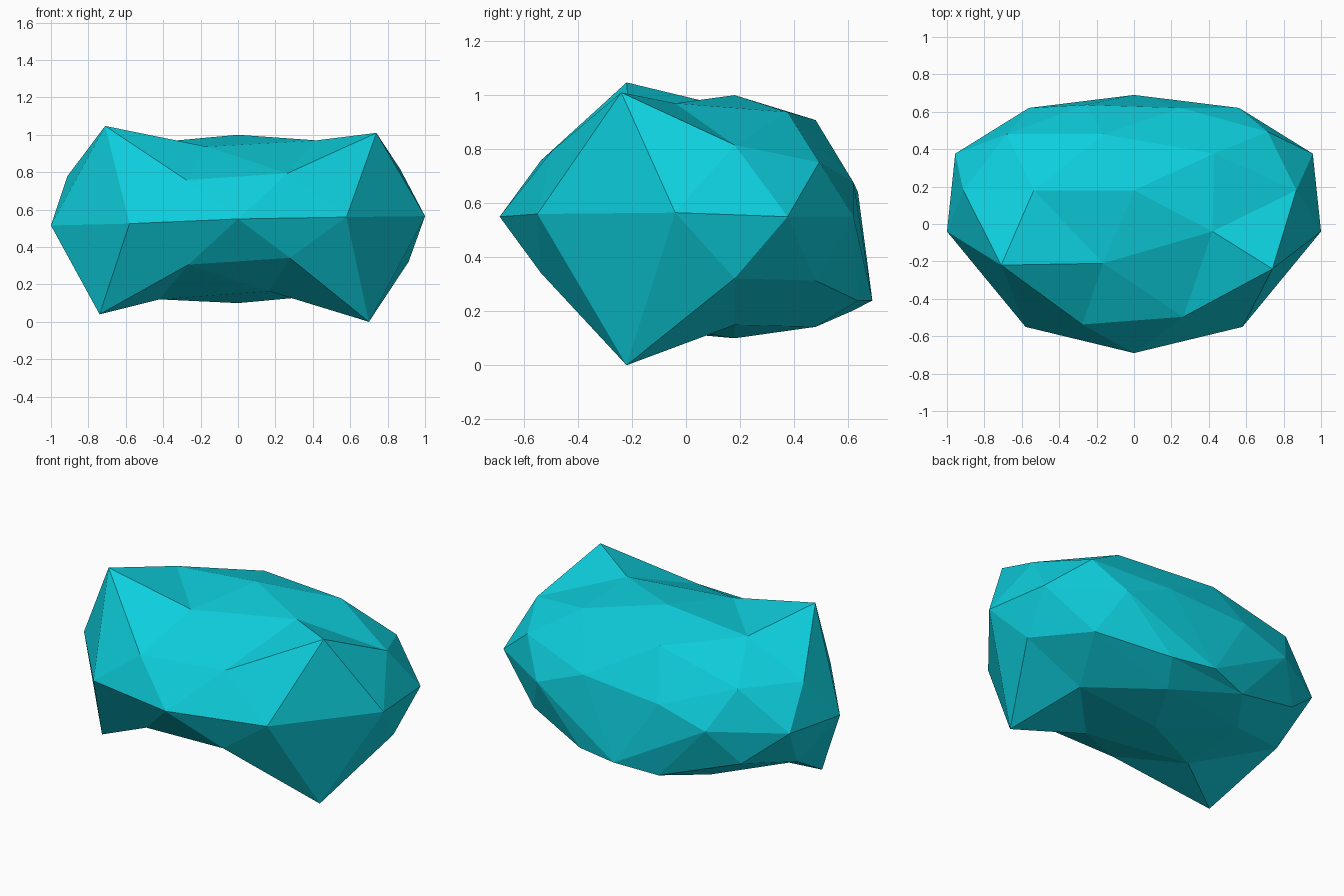
import bpy, bmesh
from mathutils import Vector, Matrix

if "Cube" in bpy.data.objects:
    bpy.data.objects.remove(bpy.data.objects["Cube"])

bm = bmesh.new()
bmesh.ops.create_icosphere(bm, subdivisions=2, radius=1.0, matrix=Matrix.Rotation(3.14159265, 4, 'Z'))

# hand-pulled points: direction on the unit sphere -> final position
pulled = [
    ((.724, -.526, .447), (.74, -.24, 1.01)),     # upper corners
    ((-.688, -.5, .526), (-.71, -.22, 1.047)),
    ((.688, -.5, -.526), (.70, -.22, 0)),         # lower corners
    ((-.724, -.526, -.447), (-.74, -.24, .04)),
    ((.951, -.309, 0), (1, -.04, .565)),          # sides
    ((-.951, -.309, 0), (-1, -.04, .515)),
    ((.588, -.809, 0), (.58, -.55, .56)),         # front rim
    ((-.588, -.809, 0), (-.58, -.55, .525)),
    ((.425, -.309, .851), (.42, -.04, .97)),
    ((-.425, -.309, -.851), (-.42, -.04, .12)),
    ((0, 1, 0), (0, .69, .24)),                   # sagging back point
]


def shape(p):
    """Overall body: shifted belly, wider sides, sagging middle of the back."""
    for d, target in pulled:
        if (p - Vector(d)).length < 0.02:
            return Vector(target)
    x, y, z = p
    sag = 0
    if abs(x) < .4 and y > .4:
        sag = .11 if y > .7 else .025
    return Vector((x * (1.02 - .03 * y - .06 * y * y),
                   .69 * y + .18 * (1 - y * y),
                   .55 + .45 * z * (1 + .17 * x * x * max(0, 1 - 2 * y)) - sag))


for v in bm.verts:
    v.co = shape(v.co.copy())
bmesh.ops.recalc_face_normals(bm, faces=bm.faces)

# faceted rock
mesh = bpy.data.meshes.new("faceted_rock")
bm.to_mesh(mesh)
bm.free()
rock = bpy.data.objects.new("faceted_rock", mesh)
bpy.context.collection.objects.link(rock)
mat = bpy.data.materials.new("turquoise")
mat.diffuse_color = (0.004, 0.62, 0.72, 1)
mat.use_nodes = True
mat.node_tree.nodes["Principled BSDF"].inputs["Base Color"].default_value = mat.diffuse_color
mesh.materials.append(mat)
